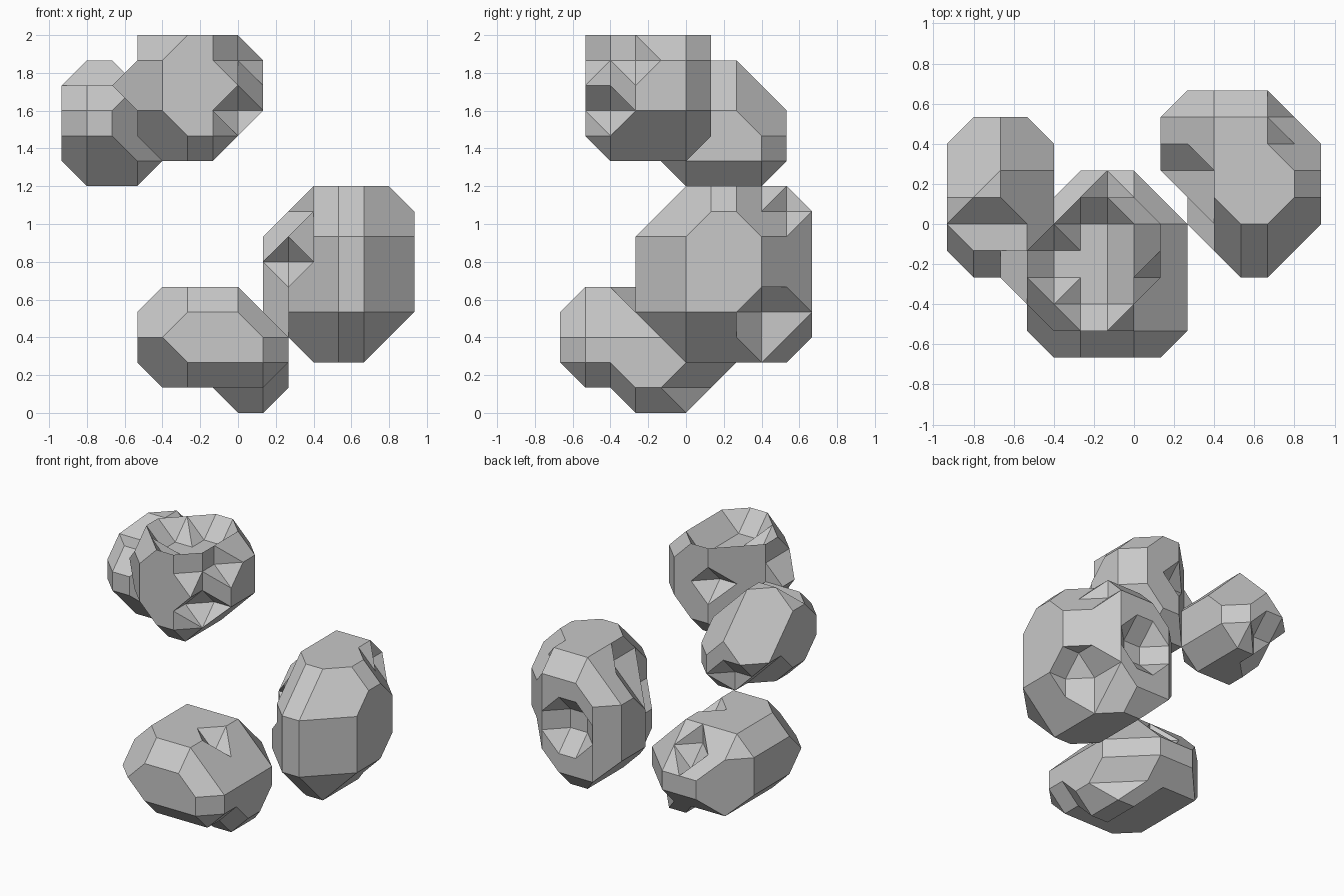
import bpy, bmesh
from itertools import product
from math import atan2
from mathutils import Vector

UNIT = 2 / 15
if "Cube" in bpy.data.objects:
    bpy.data.objects.remove(bpy.data.objects["Cube"], do_unlink=True)

stone = bpy.data.materials.new("stone grey")
stone.use_nodes = True
stone.diffuse_color = (0.58, 0.58, 0.58, 1)
stone.node_tree.nodes["Principled BSDF"].inputs["Base Color"].default_value = stone.diffuse_color

SIGNS = list(product((-1, 1), repeat=2))
CORNERS = list(product((-1, 1), repeat=3))
NORMALS = [Vector(n) for n in product((-1, 0, 1), repeat=3) if any(n)]


def block(xs, ys, zs):
    """All lattice points in a small box given by inclusive ranges."""
    return set(product(*(range(a, b + 1) for a, b in (xs, ys, zs))))


def chamfered(box, xy, xz, yz, corners):
    """Lattice points of a box trimmed by edge and corner chamfers."""
    kept = set()
    for p in block(*box):
        pairs = ((0, 1, xy), (0, 2, xz), (1, 2, yz))
        edges_ok = all(s * p[a] + t * p[b] <= limit
                       for a, b, limits in pairs
                       for (s, t), limit in zip(SIGNS, limits))
        corners_ok = all(sum(s * v for s, v in zip(sign, p)) <= limit
                         for sign, limit in zip(CORNERS, corners))
        if edges_ok and corners_ok:
            kept.add(p)
    return kept


def cell_faces(points):
    """Outward polygons of the hull around one cell's filled corners."""
    faces = []
    for n in NORMALS:
        reach = [n.dot(p) for p in points]
        if min(reach) == max(reach):
            return []               # flat set encloses nothing
        rim = [Vector(p) for p, r in zip(points, reach) if r == max(reach)]
        if len(rim) < 3:
            continue
        centre = sum(rim, Vector()) / len(rim)
        u = rim[0] - centre
        v = n.normalized().cross(u)
        rim.sort(key=lambda p: atan2((p - centre).dot(v), (p - centre).dot(u)))
        faces.append([tuple(round(c) for c in p) for p in rim])
    return faces


def rock(name, points):
    """Skin a set of lattice points with flat facets."""
    shell = {}
    cells = {tuple(c - d for c, d in zip(p, off))
             for p in points for off in product((0, 1), repeat=3)}
    for cell in sorted(cells):
        filled = [q for q in sorted(block(*((c, c + 1) for c in cell))) if q in points]
        if len(filled) < 4:
            continue
        for face in cell_faces(filled):
            key = frozenset(face)
            if key in shell:
                del shell[key]      # shared walls cancel out
            else:
                shell[key] = face
    bm = bmesh.new()
    verts = {}
    for face in shell.values():
        for p in face:
            if p not in verts:
                verts[p] = bm.verts.new(Vector(p) * UNIT)
        bm.faces.new([verts[p] for p in face])
    bmesh.ops.dissolve_limit(bm, angle_limit=0.02, verts=bm.verts[:], edges=bm.edges[:])
    mesh = bpy.data.meshes.new(name)
    bm.to_mesh(mesh)
    bm.free()
    mesh.materials.append(stone)
    obj = bpy.data.objects.new(name, mesh)
    bpy.context.collection.objects.link(obj)


# Upper rock: crater ringed by a rim, chips, and a bump on its flank
upper = chamfered(((-4, 1), (-4, 1), (10, 15)), (7, 3, 4, 1), (-7, 19, -11, 15),
                  (-7, 19, -10, 16), (-5, 21, -7, 18, -8, 18, -11, 15))
upper -= block((-2, -1), (-3, 0), (15, 15)) | block((-3, -3), (-2, -1), (15, 15))
upper -= block((1, 1), (-3, -3), (10, 15)) | {(1, -2, 14)}
upper -= {(0, -4, 14), (0, -4, 12), (0, -3, 12), (-2, 1, 13)}
upper |= block((-5, -5), (-2, -1), (13, 13))
rock("upper_rock", upper)

# Side rock: stepped top and a chipped lower back corner
side = chamfered(((-7, -3), (-2, 4), (9, 14)), (8, 10, -3, 0), (-3, 20, -13, 9),
                 (-9, 14, -6, 16), (-3, 20, 0, 21, -13, 10, -10, 11))
side -= block((-7, -3), (0, 0), (14, 14)) | block((-6, -5), (4, 4), (10, 10))
side -= block((-6, -6), (2, 3), (9, 9)) | block((-7, -7), (2, 3), (10, 10))
rock("side_rock", side)

# Lower rock: small foot underneath and nicks on top
lower = chamfered(((-4, 2), (-5, 2), (1, 5)), (8, 4, 6, 2), (2, 8, 1, 5),
                  (3, 9, 0, 5), (5, 11, 3, 8, 4, 9, 0, 5))
lower |= block((0, 1), (-2, 0), (0, 0))
lower -= {(0, -2, 5), (-1, 1, 4), (2, -3, 1)}
rock("lower_rock", lower)

# Large rock: chipped back corner, grooved base, dented back, hollow inner side
large = chamfered(((1, 7), (-2, 5), (2, 9)), (-2, 3, 7, 10), (-5, 6, 3, 15),
                  (-2, 9, 2, 13), (-6, 5, 0, 10, 3, 14, 6, 18))
large -= {(6, 4, 8), (7, 3, 8), (6, 3, 9)}
large -= {(6, 4, 4), (6, 3, 4), (6, 3, 3), (7, 3, 4)}
large -= block((3, 4), (5, 5), (5, 6))
large -= block((1, 1), (1, 1), (2, 9)) | block((2, 2), (0, 1), (6, 6))
large -= block((2, 2), (1, 2), (8, 8)) | {(1, 2, 7), (2, 0, 7)}
rock("large_rock", large)
